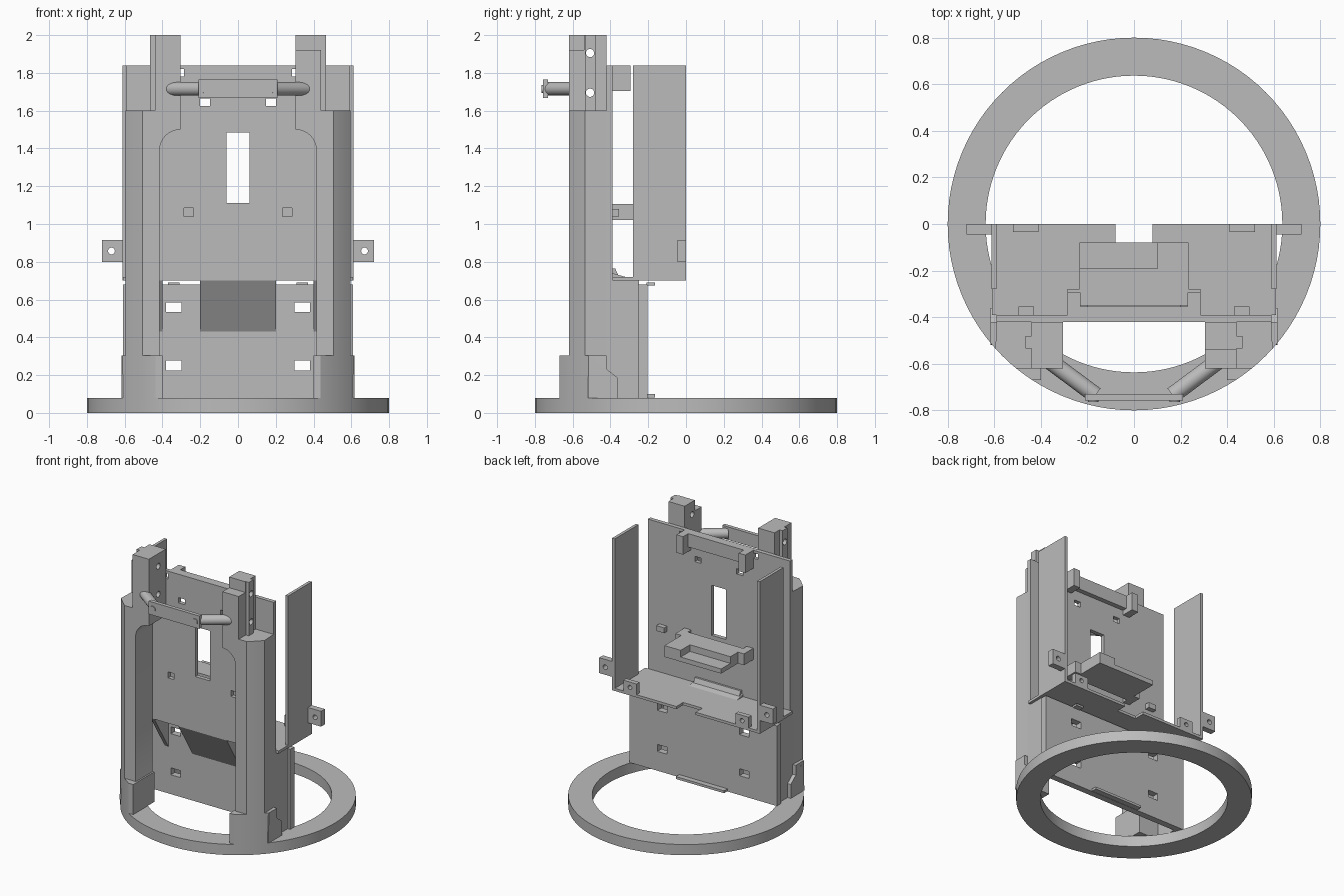
import bpy, bmesh
from math import cos, sin, pi, asin, radians
from mathutils import Vector

cube = bpy.data.objects.get("Cube")
if cube:
    bpy.data.objects.remove(cube, do_unlink=True)

grey = bpy.data.materials.new("plain_grey")
grey.use_nodes = True
grey.diffuse_color = (0.5, 0.5, 0.5, 1)
grey.node_tree.nodes["Principled BSDF"].inputs["Base Color"].default_value = (0.5, 0.5, 0.5, 1)


def prism(name, points, axis, lo, hi):
    """Extrude a closed 2D outline along an axis from lo to hi."""
    def place(p, t):
        u, v = p
        return {"x": (t, u, v), "y": (u, t, v), "z": (u, v, t)}[axis]
    bm = bmesh.new()
    low = [bm.verts.new(place(p, lo)) for p in points]
    high = [bm.verts.new(place(p, hi)) for p in points]
    bm.faces.new(low)
    bm.faces.new(high)
    n = len(points)
    for i in range(n):
        j = (i + 1) % n
        bm.faces.new((low[i], low[j], high[j], high[i]))
    bmesh.ops.recalc_face_normals(bm, faces=bm.faces)
    mesh = bpy.data.meshes.new(name)
    bm.to_mesh(mesh)
    bm.free()
    mesh.materials.append(grey)
    obj = bpy.data.objects.new(name, mesh)
    bpy.context.collection.objects.link(obj)
    return obj


def box(name, x, y, z):
    x, y = sorted(x), sorted(y)
    return prism(name, [(x[0], y[0]), (x[1], y[0]), (x[1], y[1]), (x[0], y[1])], "z", *z)


def disc(cx, cy, r, n):
    return [(cx + r * cos(2 * pi * i / n), cy + r * sin(2 * pi * i / n)) for i in range(n)]


def arc(cx, cy, r, a, b, n):
    return [(cx + r * cos(a + (b - a) * i / n), cy + r * sin(a + (b - a) * i / n)) for i in range(n + 1)]


def cut(obj, *cutters):
    for cutter in cutters:
        cutter.hide_render = True
        mod = obj.modifiers.new("cut", "BOOLEAN")
        mod.operation, mod.solver, mod.object = "DIFFERENCE", "EXACT", cutter
        bpy.context.view_layer.objects.active = obj
        bpy.ops.object.modifier_apply(modifier=mod.name)
        bpy.data.objects.remove(cutter, do_unlink=True)


def smooth(obj):
    bpy.ops.object.select_all(action="DESELECT")
    obj.select_set(True)
    bpy.context.view_layer.objects.active = obj
    bpy.ops.object.shade_smooth_by_angle(angle=radians(30))


def rod(name, start, end, r):
    start, end = Vector(start), Vector(end)
    bpy.ops.mesh.primitive_cylinder_add(vertices=32, radius=r, depth=(end - start).length,
                                        location=(start + end) / 2)
    obj = bpy.context.object
    obj.name = name
    obj.rotation_euler = (end - start).to_track_quat("Z", "Y").to_euler()
    obj.data.materials.append(grey)
    smooth(obj)
    return obj


def mirror_x(points, s):
    return [(s * u, v) for u, v in points]


# Base ring
R = 0.8
ring = prism("base_ring", disc(0, 0, R, 96), "z", 0, 0.08)
cut(ring, prism("ring_hole", disc(0, 0, 0.637, 96), "z", -0.1, 0.2))
smooth(ring)

# Upper panel with its openings
upper = box("upper_panel", (-0.59, 0.59), (-0.42, -0.39), (0.7, 1.84))
holes = [box("slot", (-0.06, 0.06), (-0.5, -0.3), (1.11, 1.485))]
for s in (1, -1):
    holes += [box("hole", (s * 0.235, s * 0.285), (-0.5, -0.3), (1.04, 1.085)),
              box("hole", (s * 0.147, s * 0.2), (-0.5, -0.3), (1.625, 1.665)),
              box("hole", (s * 0.285, s * 0.325), (-0.5, -0.3), (1.78, 1.82))]
cut(upper, *holes)

# Lower panel with four openings
lower = box("lower_panel", (-0.61, 0.61), (-0.253, -0.205), (0.08, 0.68))
cut(lower, *[box("hole", (s * 0.3, s * 0.38), (-0.3, -0.1), (z, z + 0.052))
             for s in (1, -1) for z in (0.225, 0.533)])
box("lower_ledge", (-0.2, 0.2), (-0.205, -0.165), (0.082, 0.1))

# Shelf with a notch at the back
shelf = box("shelf", (-0.61, 0.61), (-0.39, 0), (0.7, 0.72))
cut(shelf, box("notch", (-0.08, 0.08), (-0.08, 0.1), (0.6, 0.8)))
prism("shelf_fillet", [(-0.39, 0.72), (-0.355, 0.72), (-0.375, 0.765), (-0.39, 0.765)], "x", -0.19, 0.19)

# Sloping chute under the upper panel
prism("chute", [(-0.42, 0.74), (-0.42, 0.7), (-0.253, 0.43), (-0.253, 0.7), (-0.39, 0.74)], "x", -0.2, 0.2)

# Tray with a stepped recess
tray = box("tray", (-0.235, 0.235), (-0.35, -0.08), (1.02, 1.105))
cut(tray, box("recess", (-0.3, 0.1), (-0.19, 0), (1.055, 1.2)))

# Upper clip bar
box("clip_bar", (-0.285, 0.285), (-0.39, -0.355), (1.74, 1.84))

# Paired parts
a0, a1 = asin(-0.535 / R), asin(-0.62 / R)
f0, f1 = asin(-0.51 / R), asin(-0.67 / R)
for s, side in ((1, "left"), (-1, "right")):
    # Column: curved outside, arched inside edge
    plan = [(0.59, -0.42)] + arc(0, 0, R, a0, a1, 8) + [(0.31, -0.62), (0.31, -0.42)]
    column = prism(side + "_column", mirror_x(plan, s), "z", 0.08, 1.6)
    opening = [(0.2, 0), (0.4, 0), (0.4, 0.28), (0.415, 0.31)]
    opening += arc(0.305, 1.39, 0.11, 0, pi / 2, 10) + [(0.2, 1.5)]
    cut(column, prism("opening", mirror_x(opening, s), "y", -0.9, -0.3))
    smooth(column)

    # Foot and its sloped side flange
    foot = [(0.617, -0.42)] + arc(0, 0, R, f0, f1, 10) + [(0.4, -0.67), (0.4, -0.42)]
    smooth(prism(side + "_foot", mirror_x(foot, s), "z", 0.08, 0.305))
    flange = [(-0.52, 0.08), (-0.36, 0.08), (-0.36, 0.185), (-0.515, 0.305)]
    prism(side + "_flange", flange, "x", *sorted((s * 0.575, s * 0.617)))

    # Side wall behind the column and small gusset
    box(side + "_side_wall", (s * 0.565, s * 0.59), (-0.43, -0.25), (0.08, 0.7))
    prism(side + "_gusset", [(-0.42, 0.7), (-0.253, 0.7), (-0.253, 0.43)], "x",
          *sorted((s * 0.4, s * 0.43)))

    # Post with a rib and cross holes
    post = box(side + "_post", (s * 0.305, s * 0.44), (-0.62, -0.42), (1.5, 2))
    if s > 0:
        cut(post, box("step", (0.2, 0.6), (-0.7, -0.54), (1.92, 2.1)))
    rib = box(side + "_post_rib", (s * 0.435, s * 0.465), (-0.535, -0.48), (1.6, 2))
    for part in (post, rib):
        cut(part, *[prism("hole", disc(-0.508, z, 0.022, 20), "x", -0.7, 0.7) for z in (1.695, 1.905)])

    # Upper side plate and ears
    box(side + "_side_plate", (s * 0.59, s * 0.612), (-0.28, 0), (0.7, 1.84))
    ear = box(side + "_ear", (s * 0.61, s * 0.72), (-0.045, 0), (0.8, 0.915))
    cut(ear, prism("hole", disc(s * 0.67, 0.857, 0.018, 20), "y", -0.2, 0.2))
    lug = box(side + "_shelf_lug", (s * 0.41, s * 0.52), (-0.035, 0), (0.71, 0.8))
    cut(lug, prism("hole", disc(s * 0.465, 0.76, 0.016, 20), "y", -0.2, 0.2))

    # Tray tabs, clip arms and panel pegs
    box(side + "_tray_tab", (s * 0.23, s * 0.285), (-0.39, -0.28), (1.02, 1.105))
    box(side + "_clip_arm", (s * 0.23, s * 0.285), (-0.39, -0.295), (1.705, 1.84))
    box(side + "_panel_peg", (s * 0.31, s * 0.37), (-0.21, -0.165), (0.675, 0.69))
    box(side + "_back_peg", (s * 0.43, s * 0.495), (-0.39, -0.355), (1.04, 1.08)).hide_render = False

    # Handle arm and bolt
    rod(side + "_handle_arm", (s * 0.36, -0.59, 1.715), (s * 0.165, -0.735, 1.715), 0.036)
    rod(side + "_handle_bolt", (s * 0.175, -0.764, 1.715), (s * 0.175, -0.75, 1.715), 0.022)

# Handle grip
box("handle_grip", (-0.21, 0.21), (-0.758, -0.73), (1.668, 1.765))
